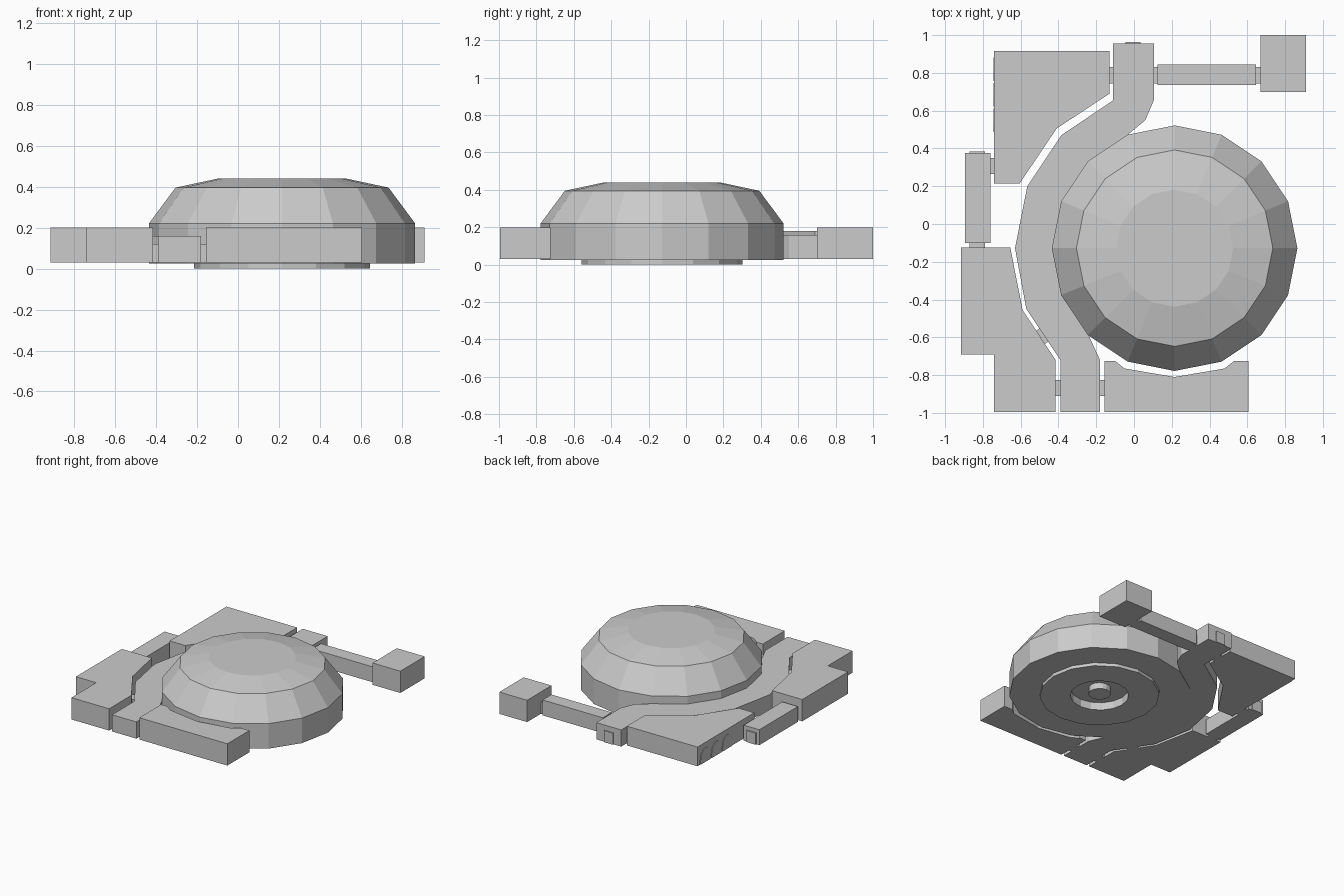
import bpy, bmesh, math

if "Cube" in bpy.data.objects:
    bpy.data.objects.remove(bpy.data.objects["Cube"])

grey = bpy.data.materials.new("light_grey")
grey.diffuse_color = (0.6, 0.6, 0.6, 1)
grey.use_nodes = True
grey.node_tree.nodes["Principled BSDF"].inputs["Base Color"].default_value = grey.diffuse_color
CX, CY = 0.215, -0.128   # dome axis
Z0 = 0.03                # underside of the surrounding blocks


def finish(name, bm):
    bmesh.ops.recalc_face_normals(bm, faces=bm.faces)
    me = bpy.data.meshes.new(name)
    bm.to_mesh(me)
    bm.free()
    me.materials.append(grey)
    ob = bpy.data.objects.new(name, me)
    bpy.context.collection.objects.link(ob)
    return ob


def prism(name, pts, z0, z1):
    """Upright prism from a plan outline."""
    bm = bmesh.new()
    f = bm.faces.new([bm.verts.new((x, y, z0)) for x, y in pts])
    r = bmesh.ops.extrude_face_region(bm, geom=[f])
    top = [v for v in r["geom"] if isinstance(v, bmesh.types.BMVert)]
    bmesh.ops.translate(bm, verts=top, vec=(0, 0, z1 - z0))
    if not any(f.is_valid and all(abs(v.co.z - z0) < 1e-6 for v in f.verts) for f in bm.faces):
        bm.faces.new([v for v in bm.verts if abs(v.co.z - z0) < 1e-6])
    return finish(name, bm)


def box(name, x0, x1, y0, y1, z0, z1):
    return prism(name, [(x0, y0), (x1, y0), (x1, y1), (x0, y1)], z0, z1)


def lathe(name, profile, sides):
    """Revolve (radius, z) points about the dome axis."""
    bm = bmesh.new()
    rings = []
    for r, z in profile:
        if r == 0:
            rings.append([bm.verts.new((CX, CY, z))] * sides)
        else:
            rings.append([bm.verts.new((CX + r * math.cos(2 * math.pi * i / sides),
                                        CY + r * math.sin(2 * math.pi * i / sides), z))
                          for i in range(sides)])
    for a, b in zip(rings, rings[1:]):
        for i in range(sides):
            j = (i + 1) % sides
            bm.faces.new(list(dict.fromkeys((a[i], a[j], b[j], b[i]))))
    return finish(name, bm)


# Faceted dome with a recessed foot and a central stub underneath
lathe("dome", [(0, 0.44), (0.31, 0.44), (0.52, 0.395), (0.65, 0.22), (0.65, 0.025),
               (0.43, 0.025), (0.43, 0.0), (0.21, 0.0), (0.21, 0.06), (0, 0.06)], 16)
lathe("centre_stub", [(0, 0.065), (0.08, 0.065), (0.08, 0.012), (0, 0.012)], 16)

# Curved band hugging the dome
prism("curved_band", [
    (-0.39, -0.995), (-0.18, -0.995), (-0.18, -0.72), (-0.24, -0.59),
    (-0.383, -0.376), (-0.433, -0.128), (-0.383, 0.12), (-0.243, 0.33),
    (-0.032, 0.473), (0.06, 0.55), (0.105, 0.655), (0.105, 0.955),
    (-0.11, 0.955), (-0.11, 0.655), (-0.385, 0.47), (-0.565, 0.2),
    (-0.63, -0.128), (-0.57, -0.45), (-0.39, -0.72)], Z0, 0.16)

# Surrounding blocks
prism("front_block", [
    (-0.155, -0.995), (0.605, -0.995), (0.605, -0.725), (0.53, -0.725),
    (0.48, -0.765), (0.215, -0.81), (-0.05, -0.765), (-0.10, -0.725),
    (-0.155, -0.725)], Z0, 0.2)
prism("front_left_block", [
    (-0.74, -0.995), (-0.415, -0.995), (-0.415, -0.72), (-0.59, -0.455),
    (-0.655, -0.125), (-0.915, -0.125), (-0.915, -0.69), (-0.74, -0.69)], Z0, 0.2)
prism("back_left_block", [
    (-0.74, 0.215), (-0.605, 0.215), (-0.41, 0.505), (-0.13, 0.69),
    (-0.13, 0.915), (-0.74, 0.915)], Z0, 0.18)
box("back_right_block", 0.67, 0.91, 0.7, 1.0, Z0, 0.2)

# Narrow corridors
box("back_corridor", 0.125, 0.645, 0.735, 0.845, Z0, 0.15)
box("left_corridor", -0.895, -0.76, -0.1, 0.375, Z0, 0.15)

# Small connectors in the gaps and door nubs on the ends
for i, (x0, x1) in enumerate([(-0.135, -0.105), (0.1, 0.13), (0.64, 0.675)]):
    box(f"back_connector_{i}", x0, x1, 0.745, 0.83, Z0, 0.12)
for i, (x0, x1) in enumerate([(-0.42, -0.385), (-0.185, -0.15)]):
    box(f"front_connector_{i}", x0, x1, -0.91, -0.825, Z0, 0.12)
box("left_connector_side", -0.765, -0.735, 0.265, 0.35, Z0, 0.12)
box("left_connector_front", -0.87, -0.79, -0.13, -0.095, Z0, 0.12)
box("left_door", -0.87, -0.79, 0.37, 0.384, Z0, 0.12)
box("back_door", -0.045, 0.035, 0.95, 0.963, Z0, 0.12)
prism("diagonal_connector", [(-0.525, -0.57), (-0.48, -0.64), (-0.45, -0.62), (-0.495, -0.55)],
      Z0, 0.12)

# Three thin arches on the left wall
for k in range(3):
    bm = bmesh.new()
    yc = 0.55 + 0.135 * k
    arc = [(0.062 * math.cos(math.pi * i / 8), 0.06 + 0.08 * math.sin(math.pi * i / 8))
           for i in range(9)]
    outline = [(-0.062, Z0), (0.062, Z0)] + arc
    f = bm.faces.new([bm.verts.new((-0.739, yc + y, z)) for y, z in outline])
    r = bmesh.ops.extrude_face_region(bm, geom=[f])
    bmesh.ops.translate(bm, vec=(-0.005, 0, 0),
                        verts=[v for v in r["geom"] if isinstance(v, bmesh.types.BMVert)])
    finish(f"wall_arch_{k}", bm)
